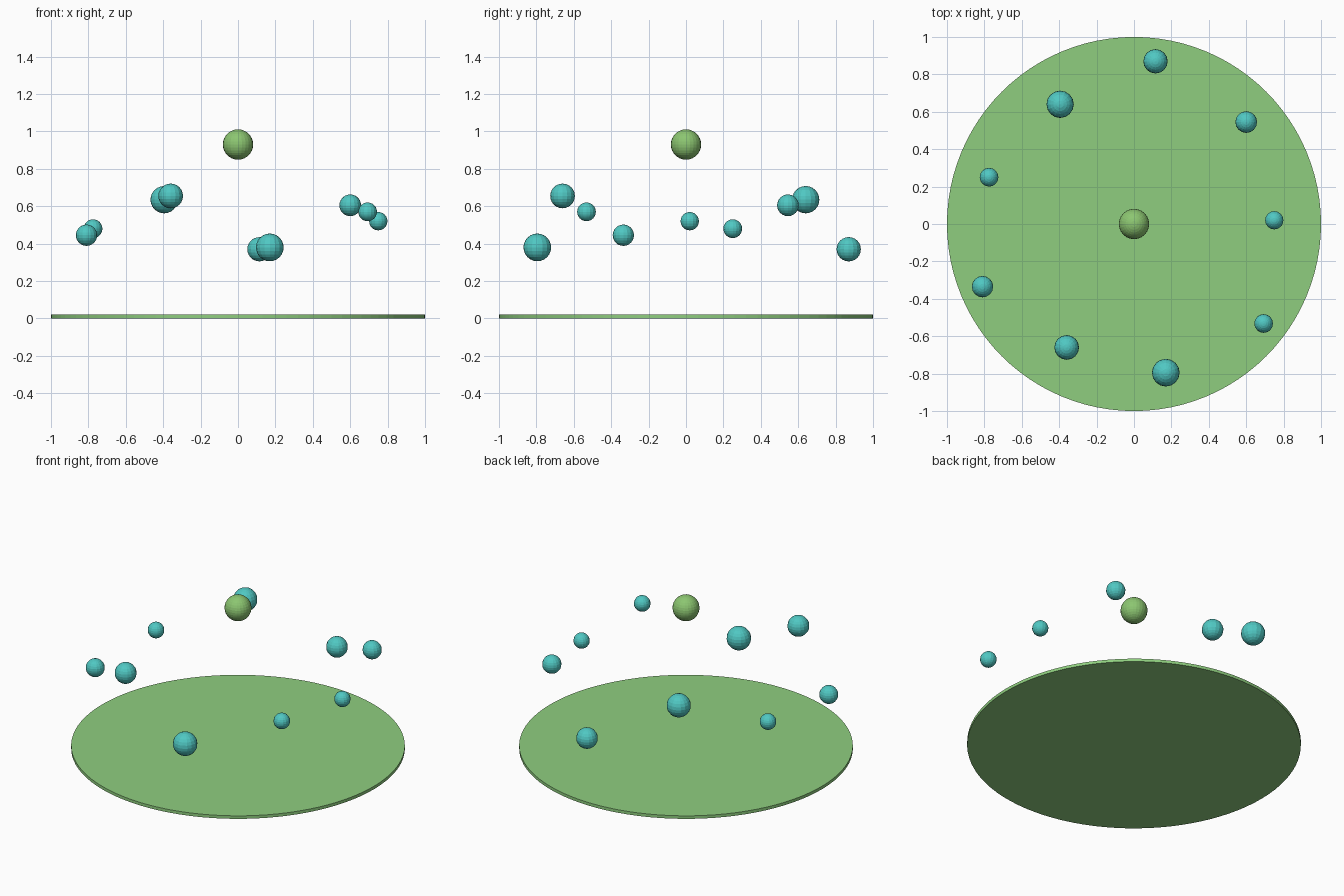
import bpy

if "Cube" in bpy.data.objects:
    bpy.data.objects.remove(bpy.data.objects["Cube"])


def linear(c):
    c /= 255
    return c / 12.92 if c <= 0.04045 else ((c + 0.055) / 1.055) ** 2.4


def material(name, rgb):
    m = bpy.data.materials.new(name)
    m.diffuse_color = (*[linear(c) for c in rgb], 1)
    m.use_nodes = True
    m.node_tree.nodes["Principled BSDF"].inputs["Base Color"].default_value = m.diffuse_color
    return m


leaf_green = material("leaf green", (143, 206, 127))
moss_green = material("moss green", (140, 198, 113))
turquoise = material("turquoise", (80, 200, 195))


def finish(name, mat):
    obj = bpy.context.object
    obj.name = name
    obj.data.materials.append(mat)
    return obj


def ball(name, location, radius, mat, segments, rings):
    bpy.ops.mesh.primitive_uv_sphere_add(
        segments=segments, ring_count=rings, radius=radius, location=location)
    return finish(name, mat)


# Thin round base
bpy.ops.mesh.primitive_cylinder_add(
    vertices=96, radius=1, depth=0.02, location=(0, 0, 0.01))
finish("base_disc", leaf_green)

# Central ball floating above the base
ball("center_ball", (0, 0, 0.93), 0.081, moss_green, 24, 16)

# Ring of floating balls: x, y, z, radius
ring = [
    (0.75, 0.02, 0.52, 0.049),
    (0.60, 0.545, 0.605, 0.058),
    (0.115, 0.87, 0.37, 0.065),
    (-0.395, 0.64, 0.635, 0.073),
    (-0.775, 0.25, 0.48, 0.05),
    (-0.81, -0.335, 0.445, 0.057),
    (-0.36, -0.66, 0.655, 0.066),
    (0.17, -0.795, 0.38, 0.074),
    (0.693, -0.532, 0.57, 0.05),
]
for i, (x, y, z, r) in enumerate(ring):
    ball(f"ring_ball_{i + 1}", (x, y, z), r, turquoise, 16, 12)
